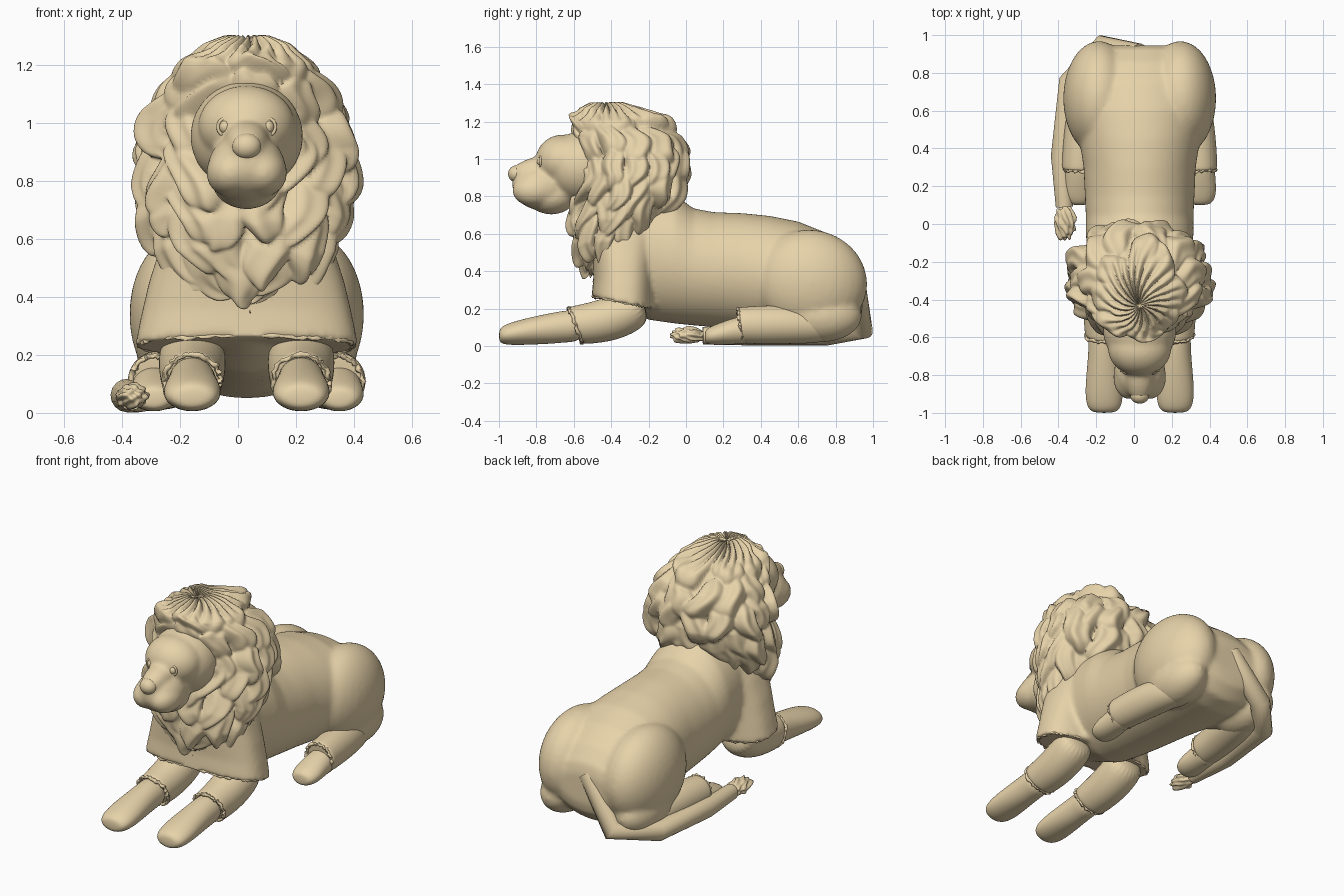
import bpy, bmesh, math, random
from mathutils import Vector, Matrix

if "Cube" in bpy.data.objects:
    bpy.data.objects.remove(bpy.data.objects["Cube"])

random.seed(4)
CX = 0.03          # body centre line (the tail takes the left side)
TAU = math.tau
TAN = bpy.data.materials.new("tan")
TAN.diffuse_color = (.80, .65, .40, 1)
TAN.use_nodes = True
TAN.node_tree.nodes["Principled BSDF"].inputs["Base Color"].default_value = TAN.diffuse_color


def finish(name, bm, subsurf=0, voxel=0, smooth=0, angle=60):
    bmesh.ops.recalc_face_normals(bm, faces=bm.faces)
    me = bpy.data.meshes.new(name)
    bm.to_mesh(me)
    bm.free()
    me.materials.append(TAN)
    ob = bpy.data.objects.new(name, me)
    bpy.context.collection.objects.link(ob)
    for o in bpy.context.selected_objects:
        o.select_set(False)
    ob.select_set(True)
    bpy.context.view_layer.objects.active = ob
    if voxel or subsurf:
        for p in me.polygons:
            p.use_smooth = True
    else:
        bpy.ops.object.shade_smooth_by_angle(angle=math.radians(angle))
    if voxel:
        m = ob.modifiers.new("Blend", 'REMESH')
        m.mode, m.voxel_size, m.use_smooth_shade = 'VOXEL', voxel, True
    if smooth:
        m = ob.modifiers.new("Soften", 'SMOOTH')
        m.factor, m.iterations = 0.5, smooth
    if subsurf:
        m = ob.modifiers.new("Round", 'SUBSURF')
        m.levels = m.render_levels = subsurf
    return ob


def ball(bm, loc, r, rot=0.0):
    mat = Matrix.Translation(loc) @ Matrix.Rotation(rot, 4, 'X') @ Matrix.Diagonal((*r, 1))
    bmesh.ops.create_uvsphere(bm, u_segments=32, v_segments=20, radius=1, matrix=mat)


def skin(bm, rings, closed=False):
    vs = [[bm.verts.new(p) for p in ring] for ring in rings]
    n = len(vs[0])
    for a, b in zip(vs, vs[1:] + (vs[:1] if closed else [])):
        for i in range(n):
            bm.faces.new((a[i], a[(i + 1) % n], b[(i + 1) % n], b[i]))
    if not closed:
        bm.faces.new(vs[0])
        bm.faces.new(vs[-1])


def ring_y(x, y, z, rx, rz, tilt=0, n=24):
    return [Vector((x + rx * math.cos(TAU * i / n), y + tilt * rz * math.sin(TAU * i / n),
                    z + rz * math.sin(TAU * i / n))) for i in range(n)]


def ring_z(x, y, z, rx, ry, tilt=0, n=24, p=1.0):
    out = []
    for i in range(n):
        c, s = math.cos(TAU * i / n), math.sin(TAU * i / n)
        c, s = math.copysign(abs(c) ** p, c), math.copysign(abs(s) ** p, s)
        out.append(Vector((x + rx * c, y + ry * s, z + tilt * ry * s)))
    return out


def frill(name, ring, r):
    """Ragged fur trim following a ring of points."""
    bm = bmesh.new()
    c = sum(ring, Vector()) / len(ring)
    nrm = (ring[0] - c).cross(ring[len(ring) // 4] - c).normalized()
    rings = []
    for p in ring:
        d = (p - c).normalized()
        q = p + d * random.uniform(-.005, .004) + nrm * random.uniform(-.006, .006)
        k = r * random.uniform(.6, 1.2)
        rings.append([q + k * (d * math.cos(TAU * j / 6) + nrm * math.sin(TAU * j / 6)) for j in range(6)])
    skin(bm, rings, closed=True)
    finish(name, bm)


# Torso with haunches and the slant-hemmed chest blended in
bm = bmesh.new()
skin(bm, [ring_y(CX, y, (a + b) / 2, rx, (b - a) / 2, n=64) for y, a, b, rx in (
    (-.42, .24, .80, .22), (-.2, .14, .84, .27), (-.06, .12, .81, .285), (.04, .11, .735, .285),
    (.15, .10, .715, .29), (.3, .085, .71, .297), (.45, .07, .695, .32), (.6, .06, .665, .35),
    (.75, .05, .605, .36), (.86, .07, .525, .31), (.93, .14, .44, .22), (.945, .2, .38, .17))])
for s in (-1, 1):
    ball(bm, (CX + s * .215, .665, .34), (.19, .305, .28), -.2)
    ball(bm, (CX + s * .25, .72, .16), (.13, .22, .14))
skin(bm, [ring_z(CX, y, z, rx, ry, -.19, n=96, p=.75) for z, y, rx, ry in (
    (.228, -.335, .385, .17), (.33, -.33, .365, .165), (.45, -.33, .337, .17),
    (.58, -.33, .295, .19), (.75, -.33, .22, .22))])
finish("torso", bm, voxel=.014, smooth=7)
frill("chest_hem", ring_z(CX, -.335, .235, .367, .16, -.19, n=110, p=.75), .009)

# Legs and paws, both sides
for s, side in ((-1, "left"), (1, "right")):
    x = CX + s * .188
    bm = bmesh.new()
    skin(bm, [ring_y(x, y, z, rx, rz) for y, z, rx, rz in (
        (-1.0, .055, .045, .026), (-.985, .058, .083, .048), (-.93, .066, .1, .062), (-.84, .079, .099, .073),
        (-.72, .094, .087, .083), (-.64, .105, .083, .086), (-.55, .11, .083, .086))])
    finish(side + "_front_paw", bm, subsurf=2)
    bm = bmesh.new()
    skin(bm, [ring_y(x, y, z, rx, rz, -.4) for y, z, rx, rz in (
        (-.59, .108, .098, .096), (-.583, .11, .104, .101), (-.45, .128, .112, .108), (-.32, .175, .118, .11),
        (-.22, .23, .11, .09))])
    finish(side + "_forearm", bm, subsurf=2)
    frill(side + "_forearm_cuff", ring_y(x, -.59, .11, .097, .09, -.4, n=56), .01)

    bm = bmesh.new()
    skin(bm, [ring_y(CX + s * .32, y, z, rx, rz) for y, z, rx, rz in (
        (.1, .05, .035, .025), (.113, .052, .068, .043), (.16, .06, .086, .056), (.22, .072, .084, .066),
        (.29, .085, .078, .075), (.36, .09, .078, .075))])
    finish(side + "_hind_paw", bm, subsurf=2)
    bm = bmesh.new()
    skin(bm, [ring_y(CX + s * dx, y, z, rx, rz, -.12) for dx, y, z, rx, rz in (
        (.318, .29, .11, .089, .092), (.318, .296, .11, .095, .098), (.31, .4, .112, .098, .103),
        (.29, .55, .115, .105, .105), (.26, .72, .11, .1, .095), (.24, .8, .11, .06, .06))])
    finish(side + "_hind_leg", bm, subsurf=2)
    frill(side + "_hind_cuff", ring_y(CX + s * .315, .29, .11, .085, .088, -.12, n=56), .01)

# Head with brow, cheeks, bridge and muzzle blended together
bm = bmesh.new()
ball(bm, (CX, -.56, .955), (.195, .20, .19))
ball(bm, (CX, -.66, .99), (.168, .145, .14))
ball(bm, (CX, -.775, .845), (.135, .155, .12), -.15)
ball(bm, (CX, -.72, .80), (.12, .13, .097))
ball(bm, (CX, -.80, .945), (.075, .15, .065), .25)
for s in (-1, 1):
    ball(bm, (CX + s * .055, -.81, .83), (.085, .118, .085))
finish("head", bm, voxel=.011, smooth=12)
bm = bmesh.new()
ball(bm, (CX, -.908, .92), (.05, .043, .045))
finish("nose", bm)
for s, side in ((-1, "left"), (1, "right")):
    ex = CX + s * .073
    bm = bmesh.new()
    ball(bm, (ex, -.773, .987), (.022, .024, .025))
    finish(side + "_eye", bm)
    bm = bmesh.new()
    base = ring_y(ex, -.778, .987, .026, .029, n=28)
    skin(bm, [[p + Vector((math.cos(TAU * i / 28) * math.cos(a), math.sin(a),
                           math.sin(TAU * i / 28) * math.cos(a))) * .006
               for a in (TAU * j / 8 for j in range(8))] for i, p in enumerate(base)], closed=True)
    finish(side + "_eyelid", bm)

# Mane: an egg-like loft covered in overlapping curved locks
PROFILE = ((1.265, .01, -.44, -.42), (1.262, .07, -.50, -.34), (1.235, .14, -.55, -.25), (1.17, .205, -.58, -.14),
           (1.09, .26, -.565, -.07), (1.0, .305, -.53, -.045), (.9, .325, -.52, -.045), (.8, .325, -.55, -.08),
           (.7, .31, -.575, -.15), (.6, .275, -.575, -.2), (.51, .20, -.55, -.25), (.45, .11, -.52, -.36),
           (.43, .01, -.49, -.47))
LAST = len(PROFILE) - 1


def section(t):
    f = min(t, .9999) * LAST
    k = int(f)
    return [a + (b - a) * (f - k) for a, b in zip(PROFILE[k], PROFILE[k + 1])]


ROWS, locks = 8, []
for k in range(ROWS):
    tk = .22 + .76 * k / (ROWS - 1)
    n = max(6, round(14 * section(tk)[1] / .32))
    for j in range(n):
        locks.append((tk + random.uniform(-.03, .03), TAU * (j + .5 * (k % 2) + random.uniform(-.2, .2)) / n,
                      n / TAU, random.uniform(-.5, .5), random.uniform(.65, 1.25), random.uniform(0, 6)))


def lock_height(t, u):
    best = 0
    for tk, uk, dens, lean, amp, ph in locks:
        dv = (t - tk) * ROWS / .85
        if abs(dv) > 1:
            continue
        du = ((u - uk + math.pi) % TAU - math.pi) * dens + lean * dv + .12 * math.sin(4 * dv + ph)
        d2 = (du / .62) ** 2 + dv * dv
        if d2 < 1:
            h = amp * math.sqrt(1 - d2) * (.8 + .4 * dv) * (1 + .13 * math.cos(10 * du + ph))
            best = max(best, h)
    return best


NU, NT = 210, 140
core = Vector((CX, -.36, .86))
rings = []
for it in range(NT + 1):
    t = it / NT
    z, rx, y0, y1 = section(t)
    ring = []
    for iu in range(NU):
        u = TAU * iu / NU
        p = Vector((CX + rx * math.cos(u), (y0 + y1) / 2 + (y1 - y0) / 2 * math.sin(u), z))
        whorl = max(0, min(1, (.27 - t) / .12))          # swirling parting on the crown
        h = .085 * lock_height(t, u) * (1 - whorl)
        h += whorl * .042 * min(1, .5 + t * 8) * (.3 + .7 * abs(math.sin(11 * u + 22 * t + .8 * math.sin(3 * u))))
        ring.append(p + (p - core).normalized() * h)
    rings.append(ring)
bm = bmesh.new()
skin(bm, rings)
finish("mane", bm, angle=80)

# Tail wrapped along the left side
cu = bpy.data.curves.new("tail", 'CURVE')
cu.dimensions, cu.bevel_depth, cu.bevel_resolution, cu.use_fill_caps = '3D', 1, 6, True
cu.materials.append(TAN)
sp = cu.splines.new('POLY')
path = ((.03, .90, .37, .055), (-.16, .943, .09, .06), (-.34, .75, .062, .06), (-.382, .36, .06, .058),
        (-.368, .09, .055, .046))
sp.points.add(len(path) - 1)
for pt, (x, y, z, r) in zip(sp.points, path):
    pt.co, pt.radius = (x, y, z, 1), r
sp.use_smooth = True
bpy.context.collection.objects.link(bpy.data.objects.new("tail", cu))

# Knobbly tail tuft
bm = bmesh.new()
bmesh.ops.create_icosphere(bm, subdivisions=4, radius=1)
for v in bm.verts:
    c = v.co.copy()
    k = 1 + .16 * math.sin(7 * c.x + 5 * c.y) * math.sin(8 * c.z + 3 * c.y) + .06 * math.sin(9 * c.y + 6 * c.x)
    v.co = Vector((-.365 + .053 * k * c.x, .01 + .09 * k * c.y, .057 + .042 * k * c.z))
finish("tail_tuft", bm, angle=80)
